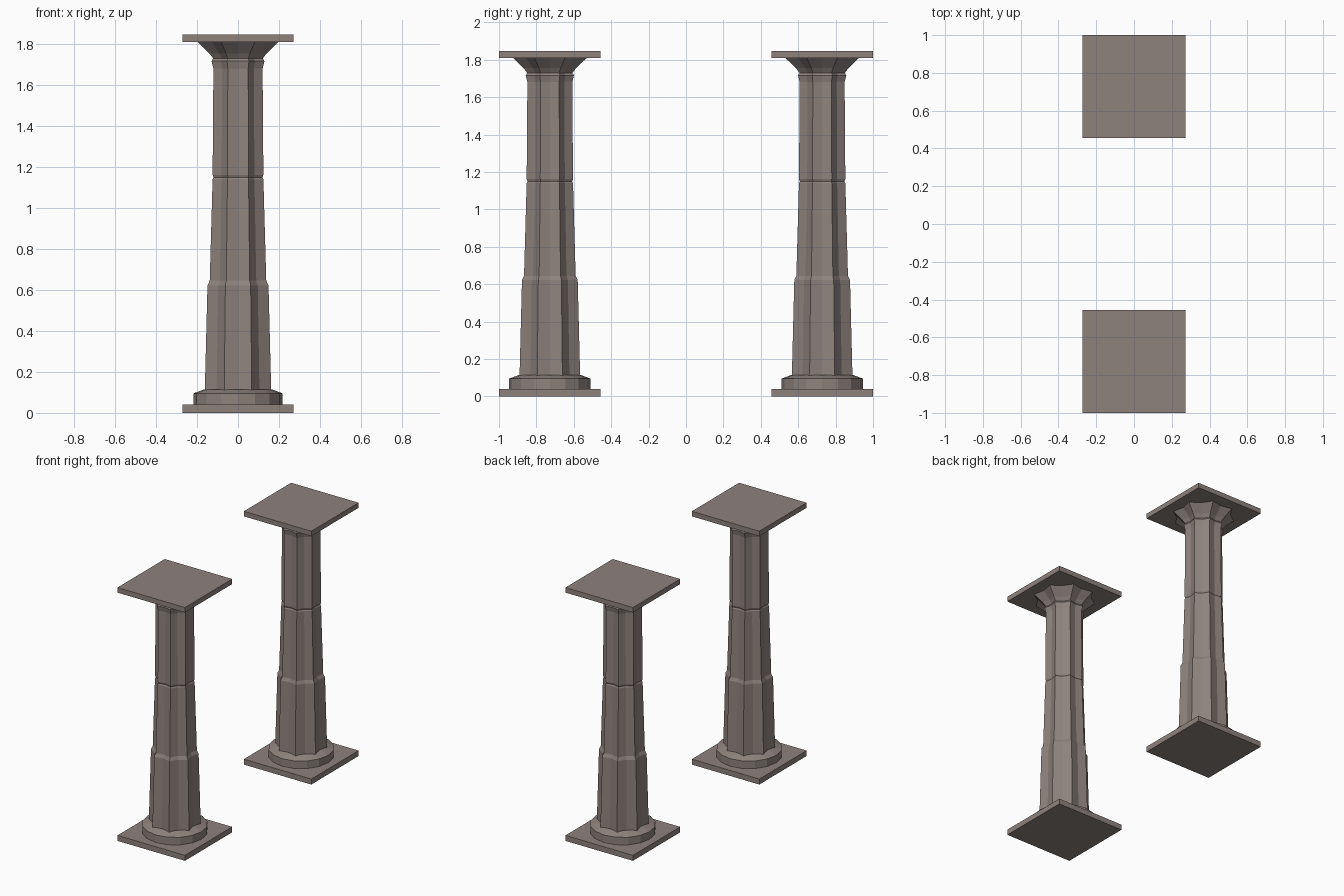
import bpy, bmesh, math

if "Cube" in bpy.data.objects:
    bpy.data.objects.remove(bpy.data.objects["Cube"])

stone = bpy.data.materials.new("warm grey stone")
stone.diffuse_color = (0.27, 0.225, 0.208, 1)
stone.use_nodes = True
stone.node_tree.nodes["Principled BSDF"].inputs["Base Color"].default_value = stone.diffuse_color

def finish(bm, name):
    bmesh.ops.recalc_face_normals(bm, faces=bm.faces)
    me = bpy.data.meshes.new(name)
    bm.to_mesh(me)
    bm.free()
    me.materials.append(stone)
    ob = bpy.data.objects.new(name, me)
    bpy.context.collection.objects.link(ob)

def slab(name, y, z0, z1, half=0.272):
    bm = bmesh.new()
    bmesh.ops.create_cube(bm, size=1)
    for v in bm.verts:
        v.co = (v.co.x * 2 * half, y + v.co.y * 2 * half, z0 + (v.co.z + 0.5) * (z1 - z0))
    finish(bm, name)

def loft(name, y, profile, groove):
    """Stack 16-point rings; every second point is pulled in to make a flute."""
    bm = bmesh.new()
    rings = []
    for r, z in profile:
        ring = []
        for i in range(16):
            a = i * math.pi / 8
            k = r if i % 2 else r * groove
            ring.append(bm.verts.new((k * math.cos(a), y + k * math.sin(a), z)))
        rings.append(ring)
    for lo, hi in zip(rings, rings[1:]):
        for i in range(16):
            j = (i + 1) % 16
            bm.faces.new((lo[i], lo[j], hi[j], hi[i]))
    bm.faces.new(rings[0])
    bm.faces.new(rings[-1])
    finish(bm, name)

# flat half-widths of the shaft, turned into corner radii
C = 1 / math.cos(math.pi / 8)
shaft = [(0.162, 0.11), (0.149, 0.622), (0.138, 0.645), (0.124, 1.14),
         (0.119, 1.15), (0.124, 1.162), (0.12, 1.68), (0.129, 1.717)]
capital = [(0.129, 1.717), (0.121, 1.73), (0.14, 1.755), (0.197, 1.81)]

for side, y in (("front", -0.728), ("back", 0.728)):
    slab(side + "_plinth", y, 0, 0.04)
    loft(side + "_base_ring", y, [(0.218, 0.04), (0.218, 0.095), (0.165, 0.115)], 1.0)
    loft(side + "_fluted_shaft", y, [(r * C, z) for r, z in shaft], 0.845)
    loft(side + "_capital", y, [(r * C, z) for r, z in capital], 0.845)
    slab(side + "_top_slab", y, 1.81, 1.847)
